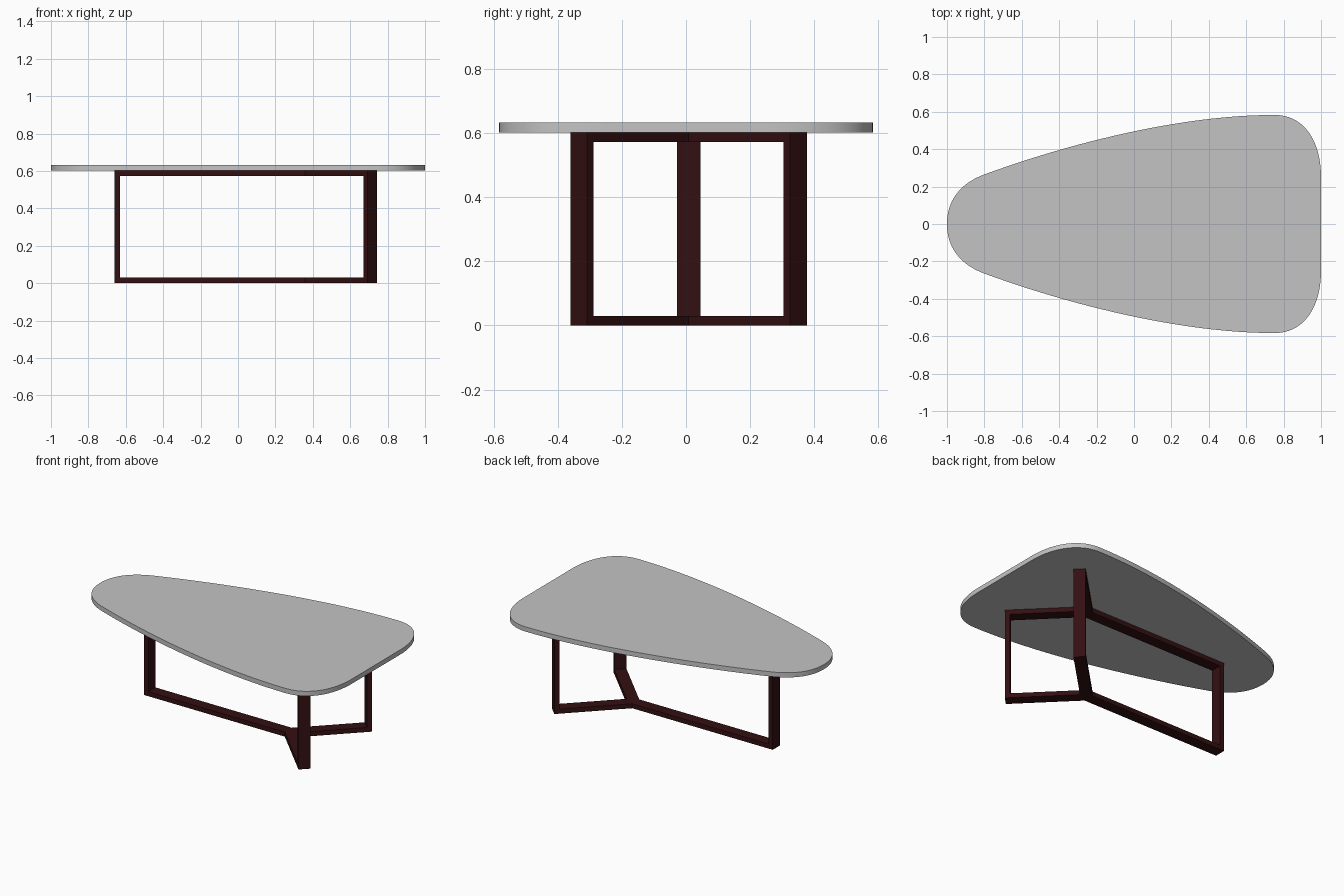
import bpy, bmesh, math
from mathutils import Vector
from mathutils.geometry import interpolate_bezier

if "Cube" in bpy.data.objects:
    bpy.data.objects.remove(bpy.data.objects["Cube"])


def material(name, rgb):
    m = bpy.data.materials.new(name)
    m.diffuse_color = (*rgb, 1)
    m.use_nodes = True
    m.node_tree.nodes["Principled BSDF"].inputs["Base Color"].default_value = m.diffuse_color
    return m


stone = material("pale grey", (0.55, 0.55, 0.55))
wood = material("dark mahogany", (0.034, 0.005, 0.006))


def prism(name, outline, z0, z1, mat, smooth=False):
    """Extrude a counter-clockwise xy outline from z0 to z1."""
    bm = bmesh.new()
    base = bm.faces.new([bm.verts.new((p[0], p[1], z0)) for p in outline])
    top = bmesh.ops.extrude_face_region(bm, geom=[base])["geom"]
    bmesh.ops.translate(bm, vec=(0, 0, z1 - z0),
                        verts=[v for v in top if isinstance(v, bmesh.types.BMVert)])
    bmesh.ops.recalc_face_normals(bm, faces=bm.faces)
    me = bpy.data.meshes.new(name)
    bm.to_mesh(me)
    bm.free()
    me.materials.append(mat)
    ob = bpy.data.objects.new(name, me)
    bpy.context.collection.objects.link(ob)
    if smooth:
        bpy.ops.object.select_all(action='DESELECT')
        bpy.context.view_layer.objects.active = ob
        ob.select_set(True)
        bpy.ops.object.shade_smooth_by_angle(angle=math.radians(30))
    return ob


# Table top: rounded teardrop, half outline from three curves, then mirrored
FRAME_H, TOP_H = 0.602, 0.633
curves = [
    ((-1, 0), (-1, 0.115), (-0.94, 0.213), (-0.8, 0.265)),
    ((-0.8, 0.265), (-0.35, 0.43), (0.25, 0.583), (0.75, 0.583)),
    ((0.75, 0.583), (0.92, 0.583), (1, 0.43), (1, 0.25)),
]
half = []
for c in curves:
    pts = interpolate_bezier(*[Vector((*p, 0)) for p in c], 25)
    half += pts if not half else pts[1:]
mirrored = [Vector((p.x, -p.y, 0)) for p in half[1:]]
prism("table_top", mirrored + half[::-1], FRAME_H, TOP_H, stone, smooth=True)

# Base: Y-shaped floor and top rails joined by three flat legs
HUB = Vector((0.374, 0.008))
HALF_W, THICK = 0.0365, 0.03
arms = [("left", math.pi, 1.034), ("front", -math.pi / 4, 0.485),
        ("back", math.pi / 4, 0.485)]


def along(angle, dist, side):
    d = Vector((math.cos(angle), math.sin(angle)))
    return HUB + d * dist + Vector((-d.y, d.x)) * side


# Outline of the Y, with a mitred corner between each pair of arms
y_outline = []
for i, (_, angle, length) in enumerate(arms):
    y_outline += [along(angle, length, -HALF_W), along(angle, length, HALF_W)]
    gap = (arms[(i + 1) % 3][1] - angle) % (2 * math.pi)
    y_outline.append(along(angle + gap / 2, HALF_W / math.sin(gap / 2), 0))

prism("floor_rail", y_outline, 0, THICK, wood)
prism("upper_rail", y_outline, FRAME_H - THICK, FRAME_H, wood)

for label, angle, length in arms:
    leg = [along(angle, length - THICK, -HALF_W), along(angle, length, -HALF_W),
           along(angle, length, HALF_W), along(angle, length - THICK, HALF_W)]
    prism(label + "_leg", leg, THICK, FRAME_H - THICK, wood)
